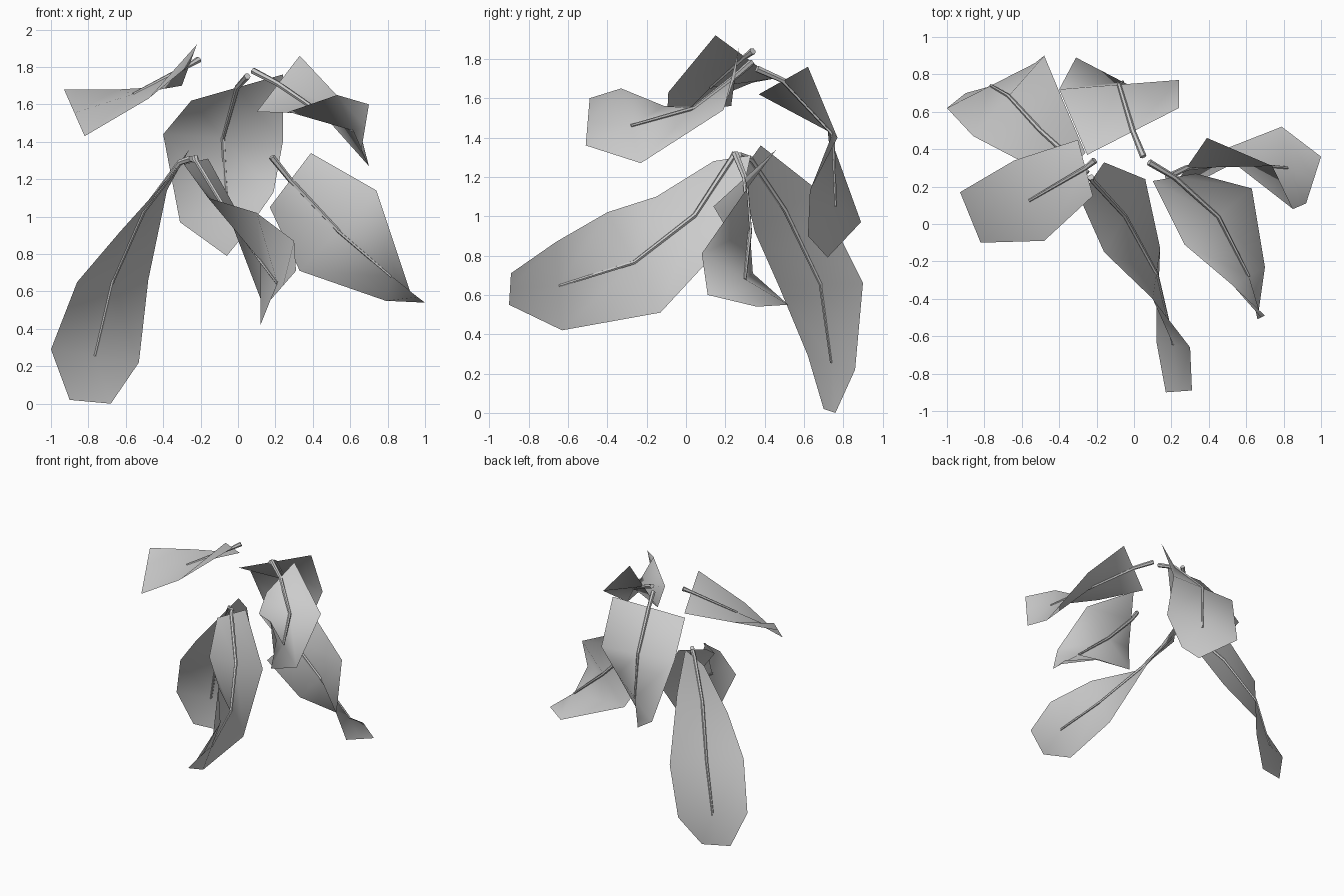
import bpy
from mathutils import Vector

if "Cube" in bpy.data.objects:
    bpy.data.objects.remove(bpy.data.objects["Cube"])


def blade(name, left, mids, right):
    """Thin twisted leaf blade: quads between two edge paths and the midline."""
    n = len(left)
    verts = [p for row in zip(left, mids, right) for p in row]
    faces = [(3 * i + c, 3 * i + c + 1, 3 * i + c + 4, 3 * i + c + 3)
             for i in range(n - 1) for c in (0, 1)]
    mesh = bpy.data.meshes.new(name)
    mesh.from_pydata(verts, [], faces)
    mesh.polygons.foreach_set("use_smooth", [True] * len(faces))
    obj = bpy.data.objects.new(name, mesh)
    bpy.context.collection.objects.link(obj)


def rib(name, points):
    """Tapered stem tube along the middle of the blade."""
    curve = bpy.data.curves.new(name, 'CURVE')
    curve.dimensions = '3D'
    curve.bevel_depth = 0.018
    curve.bevel_resolution = 1
    curve.use_fill_caps = True
    spline = curve.splines.new('POLY')
    spline.points.add(len(points) - 1)
    for i, p in enumerate(points):
        spline.points[i].co = (*p, 1)
        spline.points[i].radius = 1 - 0.55 * i / (len(points) - 1)
    obj = bpy.data.objects.new(name, curve)
    bpy.context.collection.objects.link(obj)
    bpy.ops.object.select_all(action='DESELECT')
    obj.select_set(True)
    bpy.context.view_layer.objects.active = obj
    bpy.ops.object.convert(target='MESH')
    bpy.ops.object.shade_smooth_by_angle()


def leaf(name, root, left, right):
    """Blade plus rib; the rib runs from the root to the last row but one."""
    mids = [(Vector(a) + Vector(b)) / 2 for a, b in zip(left, right)]
    blade(name + "_blade", left, mids, right)
    rib(name + "_rib", [Vector(root)] + mids[:-1])


# upper tier
leaf("upper_back_leaf", (0.05, 0.36, 1.75),
     [(-0.25, 0.37, 1.62), (-0.40, 0.72, 1.44), (-0.31, 0.89, 0.97), (-0.06, 0.72, 0.79)],
     [(0.24, 0.62, 1.76), (0.24, 0.77, 1.40), (0.19, 0.63, 1.13), (0.03, 0.62, 0.90)])
leaf("upper_left_leaf", (-0.21, 0.34, 1.84),
     [(-0.30, 0.45, 1.70), (-0.64, 0.34, 1.68), (-0.93, 0.17, 1.68)],
     [(-0.22, 0.15, 1.92), (-0.48, -0.09, 1.63), (-0.82, -0.10, 1.43)])
leaf("upper_right_leaf", (0.08, 0.33, 1.78),
     [(0.10, 0.23, 1.56), (0.27, -0.11, 1.56), (0.53, -0.33, 1.65), (0.70, -0.49, 1.60)],
     [(0.33, 0.27, 1.86), (0.63, 0.19, 1.54), (0.70, -0.23, 1.27), (0.66, -0.51, 1.36)])

# lower tier
leaf("lower_right_leaf", (0.18, 0.25, 1.32),
     [(0.17, 0.14, 1.05), (0.33, 0.34, 0.71), (0.79, 0.52, 0.55), (1.00, 0.36, 0.54)],
     [(0.39, 0.46, 1.34), (0.74, 0.31, 1.14), (0.85, 0.08, 0.81), (0.92, 0.11, 0.60)])
leaf("lower_back_left_leaf", (-0.25, 0.27, 1.31),
     [(-0.36, 0.28, 1.22), (-0.63, 0.35, 0.92), (-0.86, 0.47, 0.65), (-1.00, 0.62, 0.29),
      (-0.90, 0.70, 0.02)],
     [(-0.26, 0.38, 1.36), (-0.38, 0.66, 1.14), (-0.48, 0.90, 0.66), (-0.53, 0.86, 0.22),
      (-0.68, 0.76, 0.00)])
leaf("lower_front_leaf", (-0.23, 0.25, 1.32),
     [(-0.29, 0.14, 1.28), (-0.16, -0.15, 1.10), (0.10, -0.40, 1.02), (0.30, -0.66, 0.87),
      (0.31, -0.89, 0.71)],
     [(-0.16, 0.33, 1.31), (0.06, 0.24, 0.91), (0.14, -0.13, 0.51), (0.12, -0.63, 0.42),
      (0.17, -0.90, 0.55)])
